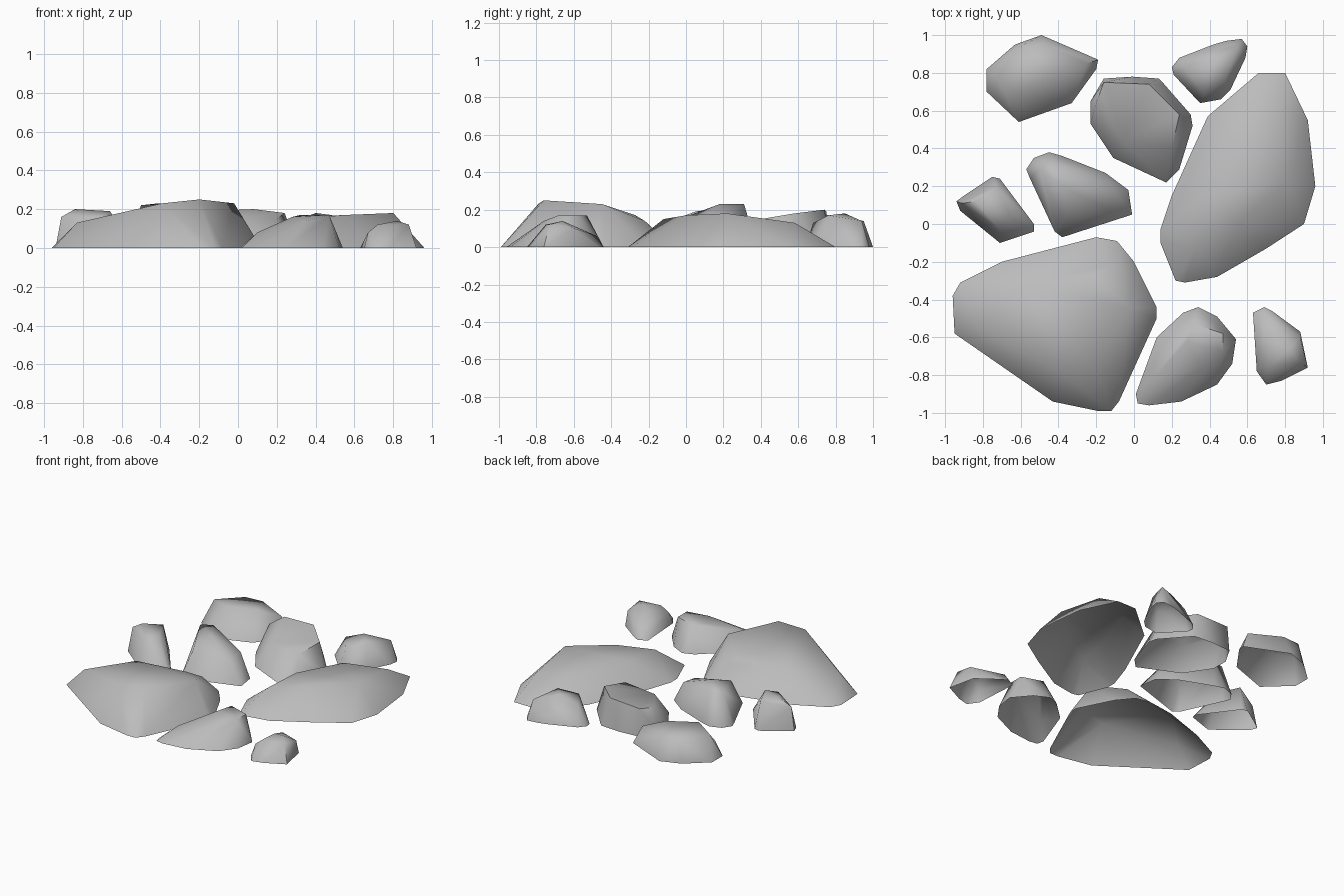
import bpy
import bmesh
import math

if "Cube" in bpy.data.objects:
    bpy.data.objects.remove(bpy.data.objects["Cube"], do_unlink=True)

CM = 0.01  # coordinates below are in hundredths of a unit

# one plain grey stone colour
stone = bpy.data.materials.new("stone_grey")
stone.use_nodes = True
grey = (0.5, 0.5, 0.5, 1.0)
stone.diffuse_color = grey
stone.node_tree.nodes["Principled BSDF"].inputs["Base Color"].default_value = grey


def make_rock(name, outline, crown):
    """Stretch a faceted shell over a ground outline and crown points, open below."""
    bm = bmesh.new()
    for x, y in outline:
        bm.verts.new((x * CM, y * CM, 0))
    for x, y, z in crown:
        bm.verts.new((x * CM, y * CM, z * CM))
    result = bmesh.ops.convex_hull(bm, input=bm.verts[:])
    unused = [v for v in result["geom_interior"] if isinstance(v, bmesh.types.BMVert)]
    bmesh.ops.delete(bm, geom=list(set(unused)), context="VERTS")
    bmesh.ops.recalc_face_normals(bm, faces=bm.faces[:])

    # remove the underside so the shell sits open on the ground
    under = [f for f in bm.faces if all(v.co.z < CM / 2 for v in f.verts)]
    bmesh.ops.delete(bm, geom=under, context="FACES")

    mesh = bpy.data.meshes.new(name)
    bm.to_mesh(mesh)
    bm.free()
    mesh.materials.append(stone)
    rock = bpy.data.objects.new(name, mesh)
    bpy.context.collection.objects.link(rock)

    # soft facets, with only the steepest edges kept crisp
    bpy.ops.object.select_all(action="DESELECT")
    rock.select_set(True)
    bpy.context.view_layer.objects.active = rock
    bpy.ops.object.shade_smooth_by_angle(angle=math.radians(60))
    return rock


# two large slabs
make_rock(
    "large_front_slab",
    outline=[(-92, -31), (-70, -20), (-40, -14), (-20, -7), (-9, -9), (0, -20), (12, -44),
             (12, -50), (-8, -94), (-12, -99), (-19, -99), (-43, -94), (-95, -58), (-96, -38)],
    crown=[(-83, -55, 13), (-39, -79, 23), (-20, -76, 25), (-2, -45, 23),
           (-13, -22, 14), (-22, -27, 17), (-58, -32, 17)],
)
make_rock(
    "large_side_slab",
    outline=[(66, 80), (80, 80), (92, 55), (96, 20), (90, 0), (70, -13), (44, -28),
             (27, -31), (22, -30), (14, -10), (14, -3), (20, 15), (39, 57)],
    crown=[(33, -12, 15), (55, 0, 17), (80, 22, 18), (78, 58, 13), (50, 48, 14), (36, 14, 16)],
)

# small stones along the front
make_rock(
    "front_stone",
    outline=[(1, -90), (2, -95), (8, -96), (25, -94), (44, -85), (52, -74),
             (54, -61), (44, -49), (34, -44), (26, -47), (12, -60)],
    crown=[(10, -82, 8), (28, -62, 16), (32, -53, 17), (47, -58, 17), (47, -68, 17), (35, -76, 14)],
)
make_rock(
    "front_corner_stone",
    outline=[(63, -47), (69, -44), (73, -46), (88, -57), (92, -76), (78, -83),
             (70, -85), (65, -78), (64, -60)],
    crown=[(67, -76, 8), (73, -63, 12), (72, -75, 12), (82, -66, 14), (88, -73, 12),
           (88, -60, 10), (69, -48, 6)],
)

# stones along the back
make_rock(
    "back_corner_stone",
    outline=[(20, 83), (24, 88), (42, 95), (49, 97), (57, 98), (60, 94), (59, 88),
             (51, 71), (46, 66), (35, 64), (21, 79)],
    crown=[(37, 68, 13), (27, 83, 13), (40, 85, 18), (55, 94, 14), (48, 76, 17)],
)
make_rock(
    "back_middle_stone",
    outline=[(-23, 65), (-23, 53), (-11, 35), (17, 22), (24, 29), (31, 52), (30, 58),
             (16, 74), (13, 77), (-1, 78), (-16, 77)],
    crown=[(-20, 64, 17), (-16, 75, 19), (8, 74, 20), (24, 58, 18), (20, 40, 15), (-6, 44, 15)],
)
make_rock(
    "back_side_stone",
    outline=[(-78, 82), (-78, 70), (-61, 54), (-33, 64), (-20, 82), (-19, 87),
             (-49, 100), (-63, 95)],
    crown=[(-60, 94, 14), (-47, 95, 14), (-25, 85, 13), (-38, 77, 17), (-58, 68, 18), (-72, 76, 16)],
)

# stones in the middle
make_rock(
    "side_stone",
    outline=[(-94, 12), (-92, 7), (-71, -10), (-53, -4), (-53, 0), (-71, 24), (-75, 25), (-90, 15)],
    crown=[(-91, 11, 16), (-84, 12, 20), (-73, 20, 19), (-66, 5, 19), (-71, -3, 16)],
)
make_rock(
    "middle_stone",
    outline=[(-57, 29), (-53, 35), (-45, 38), (-38, 36), (-15, 27), (-3, 18), (-1, 5),
             (-38, -7), (-42, -4), (-55, 24)],
    crown=[(-50, 29, 22), (-41, 31, 23), (-34, 18, 23), (-12, 20, 16), (-37, 2, 17), (-12, 7, 14)],
)
